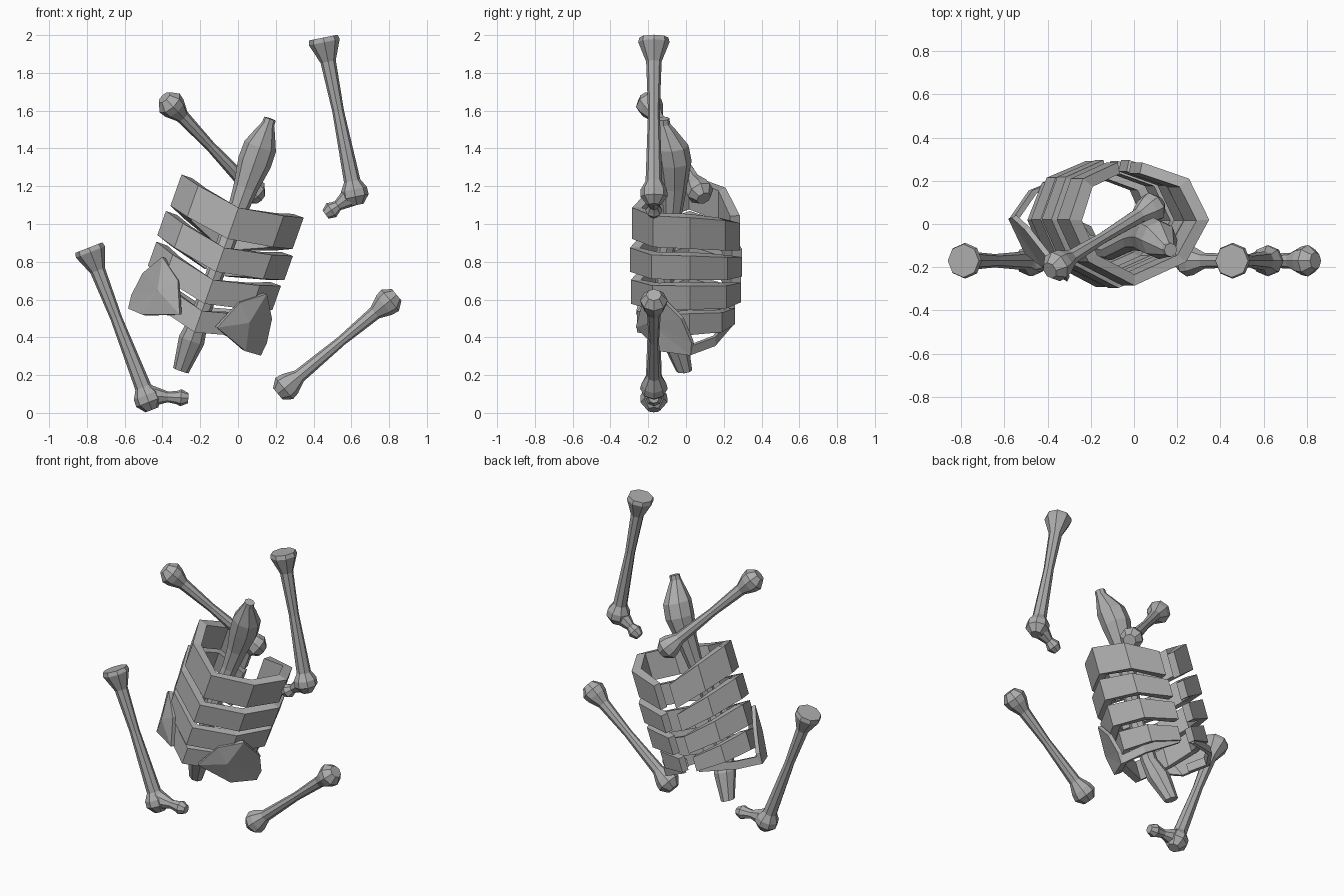
import bpy, bmesh, math
from mathutils import Vector

if "Cube" in bpy.data.objects:
    bpy.data.objects.remove(bpy.data.objects["Cube"])

TILT = math.radians(19.5)
C, S = math.cos(TILT), math.sin(TILT)

# Dark bone grey
GREY = bpy.data.materials.new("dark_grey")
GREY.diffuse_color = (.42, .42, .42, 1)
GREY.use_nodes = True
GREY.node_tree.nodes["Principled BSDF"].inputs["Base Color"].default_value = GREY.diffuse_color


def torso(lx, y, w):
    """Place a point of the upright torso into the leaning world pose."""
    u = lx - 0.36
    return Vector((C * u + S * w, y, -S * u + C * w))


def make(name, verts, faces):
    me = bpy.data.meshes.new(name)
    me.from_pydata([tuple(v) for v in verts], [], faces)
    bm = bmesh.new()
    bm.from_mesh(me)
    bmesh.ops.recalc_face_normals(bm, faces=bm.faces)
    bm.to_mesh(me)
    bm.free()
    me.materials.append(GREY)
    ob = bpy.data.objects.new(name, me)
    bpy.context.collection.objects.link(ob)
    return ob


def loft(name, rings):
    n = len(rings[0])
    verts = [v for r in rings for v in r]
    faces = [tuple(range(n)), tuple(range((len(rings) - 1) * n, len(rings) * n))]
    for i in range(len(rings) - 1):
        for j in range(n):
            k = (j + 1) % n
            faces.append((i * n + j, i * n + k, (i + 1) * n + k, (i + 1) * n + j))
    return make(name, verts, faces)


def tube(name, stations, n=8):
    """Stations are (centre, radius); rings are square to the overall axis."""
    axis = (stations[-1][0] - stations[0][0]).normalized()
    a = axis.cross(Vector((0, 1, 0))).normalized()
    b = axis.cross(a)
    rings = []
    for c, r in stations:
        rings.append([c + r * (math.cos(2 * math.pi * j / n) * a + math.sin(2 * math.pi * j / n) * b)
                      for j in range(n)])
    return loft(name, rings)


def bone(name, p, q, profile):
    """Profile is (distance from p, or from q when negative, radius)."""
    p, q = Vector(p), Vector(q)
    length = (q - p).length
    d = (q - p) / length
    return tube(name, [(p + d * (s if s >= 0 else length + s), r) for s, r in profile])


# Long leg bones with an angled hip knob
THIGH = [(0, .077), (.025, .083), (.13, .041), (.4, .031), (-.13, .044), (-.085, .07), (-.045, .072), (-.001, .036)]
NECK = [(0, .06), (.05, .045), (.10, .028), (-.06, .036), (-.04, .045), (-.001, .027)]
Y = -0.17
bone("thigh_bone_upper", (.452, Y, 1.987), (.63, Y, 1.10), THIGH)
bone("hip_knob_upper", (.61, Y, 1.155), (.462, Y, 1.05), NECK)
bone("thigh_bone_lower", (-.79, Y, .875), (-.455, Y, .015), THIGH)
bone("hip_knob_lower", (-.47, Y, .09), (-.262, Y, .078), NECK)

# Straight arm bones with a knob at both ends
ARM = [(0, .04), (.045, .073), (.085, .066), (.15, .037), (.38, .027), (-.15, .037), (-.085, .066), (-.045, .073), (-.001, .04)]
bone("arm_bone_lower", (.84, Y, .625), (.21, Y, .10), ARM)
bone("arm_bone_upper", (-.39, -.215, 1.67), (.115, .095, 1.135), ARM)

# Spine with a bulbous neck and a tapered tail
SPINE = [(.11, -.01, .043), (.28, -.06, .07), (.40, -.10, .05), (.70, -.12, .048), (1.0, -.07, .052),
         (1.14, -.06, .066), (1.28, -.06, .09), (1.37, -.075, .088), (1.46, -.105, .05), (1.495, -.118, .034), (1.525, -.12, .032)]
tube("spine", [(torso(0, y, w), r) for w, y, r in SPINE])

# Rib bands, open at the back: x, y, share of front drop, share of back drop
HALF = [(0, -.285, 1, 0), (.24, -.175, .4, 0), (.343, .02, 0, 0), (.26, .21, 0, .35), (.06, .285, 0, 1)]
PATH = [(-x, y, f, b) for x, y, f, b in HALF[:0:-1]] + HALF
# side top, side bottom, front drop, back drop of top and of bottom edge, scale
RIBS = [(1.09, .915, .065, .13, .11, 1.0), (.88, .745, .08, .11, .085, 1.04),
        (.71, .575, .09, .085, .06, 1.02), (.54, .42, .095, .06, .03, .91)]
for i, (top, bot, fd, bt, bb, s) in enumerate(RIBS):
    rings = []
    for x, y, f, b in PATH:
        t, u = top - f * fd - b * bt, bot - f * fd - b * bb
        rings.append([torso(x * s * k, y * s * k, w)
                      for k, w in ((1, t), (1, u), (.82, u), (.82, t))])
    loft("rib_band_%d" % (i + 1), rings)

# Pelvis: a flared wing and a thin strip to the back on each side
HUB = (.25, -.19, .47)
WING = [(.10, -.255, .39), (.17, -.22, .555), (.285, -.15, .645), (.353, -.02, .53),
        (.37, .035, .40), (.362, .03, .327), (.28, -.13, .322)]
STRIP = [(.30, -.08, .35), (.365, .03, .353), (.28, .155, .372), (.06, .245, .405)]
for side, sx in (("right", 1), ("left", -1)):
    pts = [torso(sx * x, y, w) for x, y, w in [HUB] + WING]
    n = len(WING)
    wing = make("pelvis_wing_" + side, pts, [(0, j + 1, (j + 1) % n + 1) for j in range(n)])
    m = wing.modifiers.new("thickness", 'SOLIDIFY')
    m.thickness = .025
    m.offset = 0
    loft("pelvis_strip_" + side,
         [[torso(sx * x * k, y * k, w + h) for k, h in ((1, .025), (1, -.025), (.92, -.025), (.92, .025))]
          for x, y, w in STRIP])
